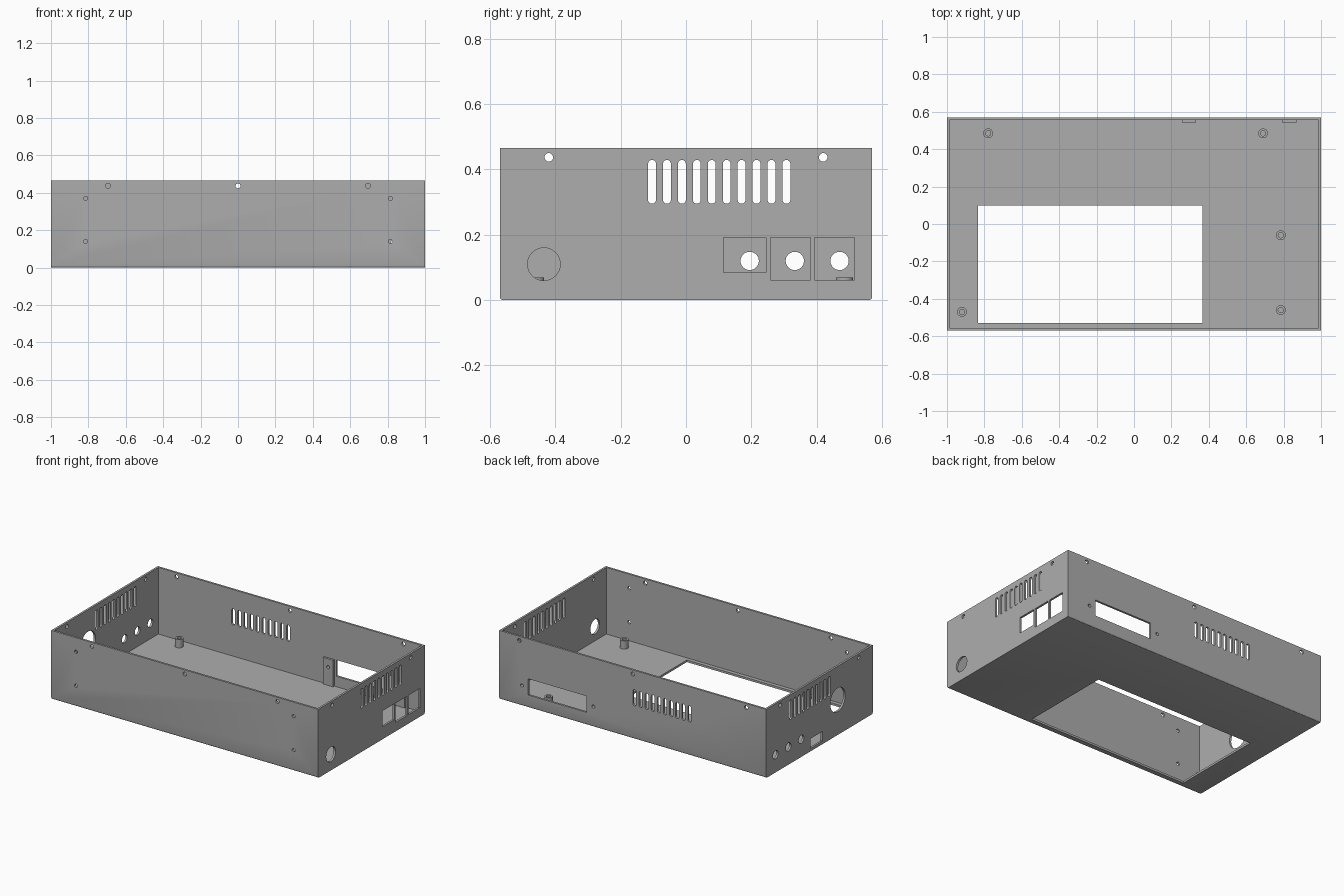
import bpy, bmesh, math
from mathutils import Vector

cube = bpy.data.objects.get("Cube")
if cube:
    bpy.data.objects.remove(cube, do_unlink=True)

X, Y, H, T = 1.0, 0.57, 0.465, 0.014     # half length, half depth, height, wall

grey = bpy.data.materials.new("grey plastic")
grey.use_nodes = True
colour = (0.42, 0.42, 0.42, 1)
grey.diffuse_color = colour
grey.node_tree.nodes["Principled BSDF"].inputs["Base Color"].default_value = colour

AXES = {"x": lambda u, v, d: (d, u, v),
        "y": lambda u, v, d: (u, d, v),
        "z": lambda u, v, d: (u, v, d)}


def outline(u, v, w, h, r):
    """Rectangle with corner radius r; a slot or circle when r is half of w."""
    if r == 0:
        return [(u + a * w / 2, v + b * h / 2) for a, b in ((1, 1), (-1, 1), (-1, -1), (1, -1))]
    pts = []
    for k, (a, b) in enumerate(((1, 1), (-1, 1), (-1, -1), (1, -1))):
        for i in range(9):
            t = (k + i / 8) * math.pi / 2
            pts.append((u + a * (w / 2 - r) + r * math.cos(t),
                        v + b * (h / 2 - r) + r * math.sin(t)))
    return pts


def prism(bm, axis, d0, d1, u, v, w, h, r=0):
    place = AXES[axis]
    pts = outline(u, v, w, h, r)
    rings = [[bm.verts.new(place(a, b, d)) for a, b in pts] for d in (d0, d1)]
    n = len(pts)
    bm.faces.new(rings[0])
    bm.faces.new(rings[1][::-1])
    for i in range(n):
        j = (i + 1) % n
        bm.faces.new((rings[0][i], rings[1][i], rings[1][j], rings[0][j]))


def hole(bm, axis, d0, d1, u, v, r):
    prism(bm, axis, d0, d1, u, v, 2 * r, 2 * r, r)


def finish(name, bm, smooth=False):
    bmesh.ops.remove_doubles(bm, verts=bm.verts, dist=1e-5)
    bmesh.ops.recalc_face_normals(bm, faces=bm.faces)
    mesh = bpy.data.meshes.new(name)
    bm.to_mesh(mesh)
    bm.free()
    mesh.materials.append(grey)
    ob = bpy.data.objects.new(name, mesh)
    bpy.context.collection.objects.link(ob)
    if smooth:
        shade(ob)
    return ob


def shade(ob):
    bpy.ops.object.select_all(action="DESELECT")
    ob.select_set(True)
    bpy.context.view_layer.objects.active = ob
    bpy.ops.object.shade_smooth_by_angle(angle=math.radians(30))


def cut(ob, cutters):
    """Subtract each cutter, bake the result and drop the cutters."""
    for c in cutters:
        c.hide_render = True
        m = ob.modifiers.new("cut", "BOOLEAN")
        m.operation, m.solver, m.object = "DIFFERENCE", "EXACT", c
    dg = bpy.context.evaluated_depsgraph_get()
    mesh = bpy.data.meshes.new_from_object(ob.evaluated_get(dg))
    ob.modifiers.clear()
    ob.data = mesh
    for c in cutters:
        bpy.data.objects.remove(c, do_unlink=True)
    shade(ob)


# Case block, with the long bottom edges rounded
bm = bmesh.new()
prism(bm, "z", 0, H, 0, 0, 2 * X, 2 * Y)
long_edges = [e for e in bm.edges if all(v.co.z < 0.01 for v in e.verts)
              and abs(e.verts[0].co.x - e.verts[1].co.x) > 1]
bmesh.ops.bevel(bm, geom=long_edges, offset=0.011, segments=3, profile=0.5, affect="EDGES")
case = finish("case", bm)

# Inner cavity
bm = bmesh.new()
prism(bm, "z", T, H + 0.1, 0, 0, 2 * (X - T), 2 * (Y - T))
cavity = finish("cavity_cutter", bm)

# All openings
bm = bmesh.new()
LEFT, RIGHT = (X - 0.05, X + 0.05), (-X - 0.05, -X + 0.05)
# the right-hand grid side is +x
PORTS, ROUND = LEFT, RIGHT
FRONT, BACK = (-Y - 0.05, -Y + 0.05), (Y - 0.05, Y + 0.05)

prism(bm, "z", -0.05, 0.05, -0.235, -0.215, 1.2, 0.63)           # floor window
for wall in (PORTS, ROUND):
    for i in range(10):                                          # side vents
        prism(bm, "x", *wall, -0.104 + i * 0.0457, 0.362, 0.024, 0.134, 0.012)
    for s in (-1, 1):                                            # lid screw holes
        hole(bm, "x", *wall, s * 0.42, 0.437, 0.013)
for i in range(10):                                              # back vents
    prism(bm, "y", *BACK, -0.425 + i * 0.0457, 0.28, 0.024, 0.11, 0.012)

hole(bm, "x", *PORTS, -0.435, 0.11, 0.05)                        # cable hole
prism(bm, "x", *PORTS, 0.18, 0.138, 0.13, 0.108)                 # connector ports
for y in (0.32, 0.455):
    prism(bm, "x", *PORTS, y, 0.126, 0.122, 0.13)

for y in (0.195, 0.333, 0.47):                                   # jack holes
    hole(bm, "x", *ROUND, y, 0.12, 0.028)
hole(bm, "x", *ROUND, -0.195, 0.238, 0.08)                       # large socket
prism(bm, "x", *ROUND, 0.034, 0.053, 0.128, 0.066)               # small port

for x in (-1, 0, 1):                                             # front and back lid holes
    hole(bm, "y", *FRONT, x * 0.695, 0.437, 0.013)
    hole(bm, "y", *BACK, x * 0.85, 0.437, 0.013)
for x in (-0.815, 0.815):                                        # front mounting holes
    for z in (0.14, 0.37):
        hole(bm, "y", *FRONT, x, z, 0.011)
prism(bm, "y", *BACK, 0.565, 0.14, 0.435, 0.11)                  # back socket opening
for x in (0.295, 0.83):
    hole(bm, "y", *BACK, x, 0.138, 0.011)
openings = finish("opening_cutter", bm)
cut(case, [cavity, openings])

# Reinforcing plates beside the back opening
for name, x in (("inner_plate", 0.295), ("outer_plate", 0.83)):
    bm = bmesh.new()
    prism(bm, "y", Y - T - 0.014, Y - T, x, 0.104, 0.075, 0.18)
    plate = finish(f"back_{name}", bm)
    bm = bmesh.new()
    hole(bm, "y", *BACK, x, 0.138, 0.011)
    cut(plate, [finish("plate_cutter", bm)])

# Hollow standoffs: a tube profile spun round its axis
spots = ((-0.78, 0.485), (0.69, 0.485), (0.785, -0.06), (0.785, -0.46), (-0.92, -0.47))
for n, (x, y) in enumerate(spots, 1):
    bm = bmesh.new()
    ro, ri, top = 0.026, 0.014, 0.07
    prof = [bm.verts.new((x + r, y, z)) for r, z in ((ro, T), (ro, top), (ri, top), (ri, T))]
    edges = [bm.edges.new((prof[i], prof[i + 1])) for i in range(3)]
    bmesh.ops.spin(bm, geom=prof + edges, cent=Vector((x, y, 0)), axis=(0, 0, 1),
                   angle=2 * math.pi, steps=28, use_merge=True)
    finish(f"standoff_{n}", bm, smooth=True)
